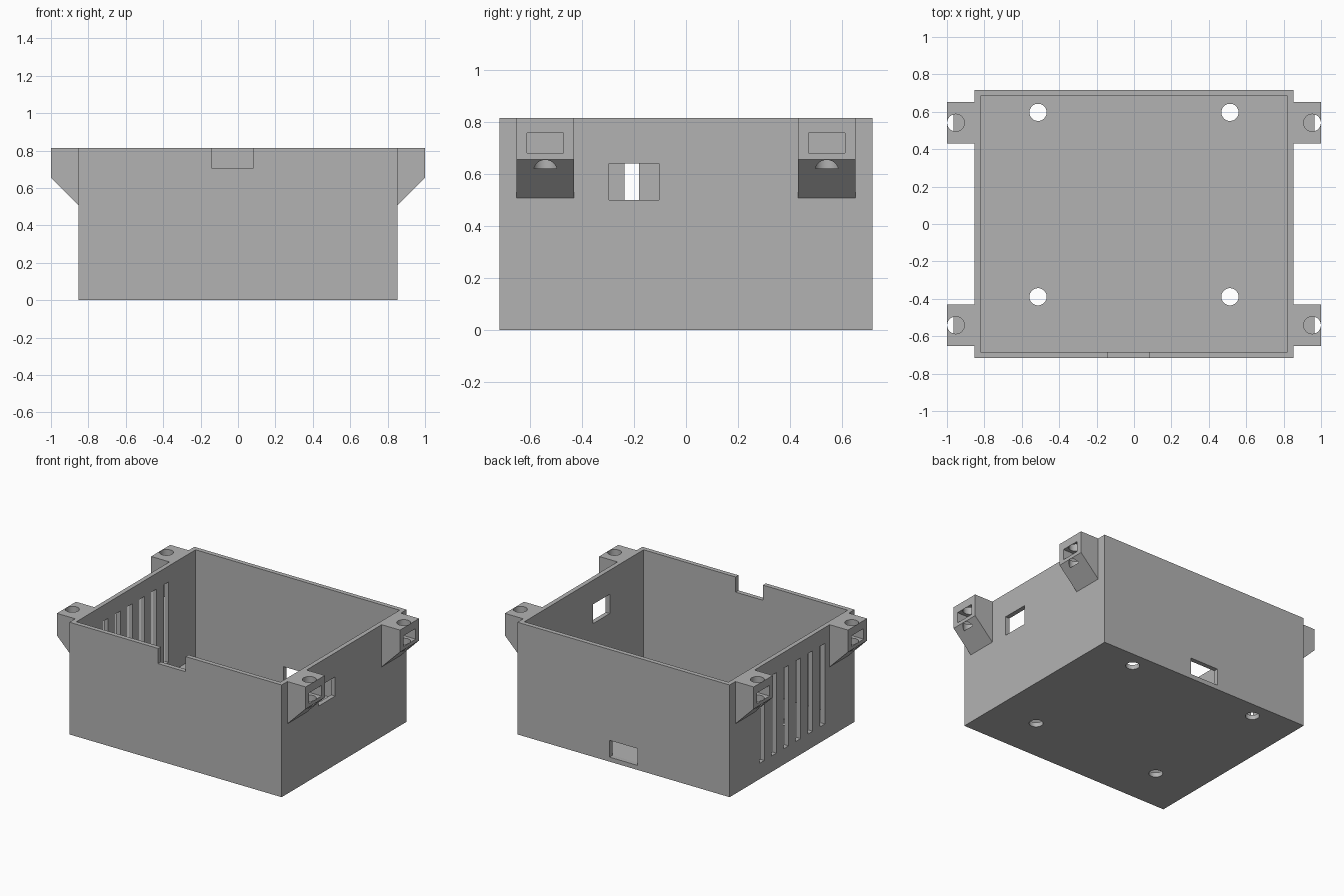
import bpy
import bmesh
from mathutils import Matrix, Vector

default = bpy.data.objects.get("Cube")
if default:
    bpy.data.objects.remove(default, do_unlink=True)

HX, HY, H, WALL = 0.853, 0.717, 0.815, 0.033
HOLE_R = 0.046

grey = bpy.data.materials.new("grey plastic")
grey.use_nodes = True
grey.diffuse_color = (0.45, 0.45, 0.45, 1)
grey.node_tree.nodes["Principled BSDF"].inputs["Base Color"].default_value = (0.45, 0.45, 0.45, 1)


def finish(name, bm):
    bmesh.ops.recalc_face_normals(bm, faces=bm.faces)
    mesh = bpy.data.meshes.new(name)
    bm.to_mesh(mesh)
    bm.free()
    mesh.materials.append(grey)
    obj = bpy.data.objects.new(name, mesh)
    bpy.context.collection.objects.link(obj)
    return obj


def box(name, x, y, z):
    """Box from (min, max) ranges."""
    lo, hi = (Vector(c) for c in zip(x, y, z))
    bm = bmesh.new()
    bmesh.ops.create_cube(bm, size=1, matrix=Matrix.Translation((lo + hi) / 2)
                          @ Matrix.Diagonal((*(hi - lo), 1)))
    return finish(name, bm)


def rod(name, x, y, z):
    """Vertical cylinder over the z range."""
    bm = bmesh.new()
    bmesh.ops.create_cone(bm, cap_ends=True, segments=40, radius1=HOLE_R, radius2=HOLE_R,
                          depth=z[1] - z[0],
                          matrix=Matrix.Translation((x, y, (z[0] + z[1]) / 2)))
    return finish(name, bm)


def prism(name, profile, y):
    """Extrude an x-z profile along the y range."""
    bm = bmesh.new()
    face = bm.faces.new([bm.verts.new((px, y[0], pz)) for px, pz in profile])
    ext = bmesh.ops.extrude_face_region(bm, geom=[face])
    verts = [g for g in ext["geom"] if isinstance(g, bmesh.types.BMVert)]
    bmesh.ops.translate(bm, verts=verts, vec=(0, y[1] - y[0], 0))
    return finish(name, bm)


def cut(obj, cutters):
    """Subtract every cutter, then remove it."""
    bpy.ops.object.select_all(action="DESELECT")
    bpy.context.view_layer.objects.active = obj
    obj.select_set(True)
    for c in cutters:
        c.hide_render = True
        mod = obj.modifiers.new("cut", "BOOLEAN")
        mod.operation, mod.solver, mod.object = "DIFFERENCE", "EXACT", c
        bpy.ops.object.modifier_apply(modifier=mod.name)
        bpy.data.objects.remove(c, do_unlink=True)
    bpy.ops.object.shade_smooth_by_angle()


# Open tray with its openings
tray = box("tray", (-HX, HX), (-HY, HY), (0, H))
ix, iy = HX - WALL, HY - WALL
cutters = [
    box("cavity", (-ix, ix), (-iy, iy), (WALL, 1)),
    box("front_notch", (-0.14, 0.08), (-0.8, -0.6), (0.705, 1)),
    box("back_port", (-0.113, 0.113), (0.6, 0.8), (WALL, 0.155)),
    box("side_window", (0.75, 0.95), (-0.296, -0.103), (0.5, 0.64)),
]
for i in range(6):
    y = (i - 2.5) * 0.139
    cutters.append(box("vent_slot", (-0.95, -0.75), (y - 0.028, y + 0.028), (0.115, 0.7)))
for x in (-0.513, 0.513):
    for y in (-0.389, 0.597):
        cutters.append(rod("floor_hole", x, y, (-0.1, 0.1)))
cut(tray, cutters)

# Mounting lugs with a screw hole and a nut pocket
for side, sx in (("left", 1), ("right", -1)):
    for end, y in (("front", -0.541), ("back", 0.541)):
        lug = prism(f"{end}_{side}_lug",
                    [(sx * HX, 0.508), (sx, 0.655), (sx, H), (sx * HX, H)],
                    (y - 0.11, y + 0.11))
        cut(lug, [
            rod("screw_hole", sx * 0.953, y, (0.62, 0.9)),
            box("nut_pocket", sorted((sx * 0.88, sx * 1.1)), (y - 0.071, y + 0.071), (0.68, 0.757)),
        ])
